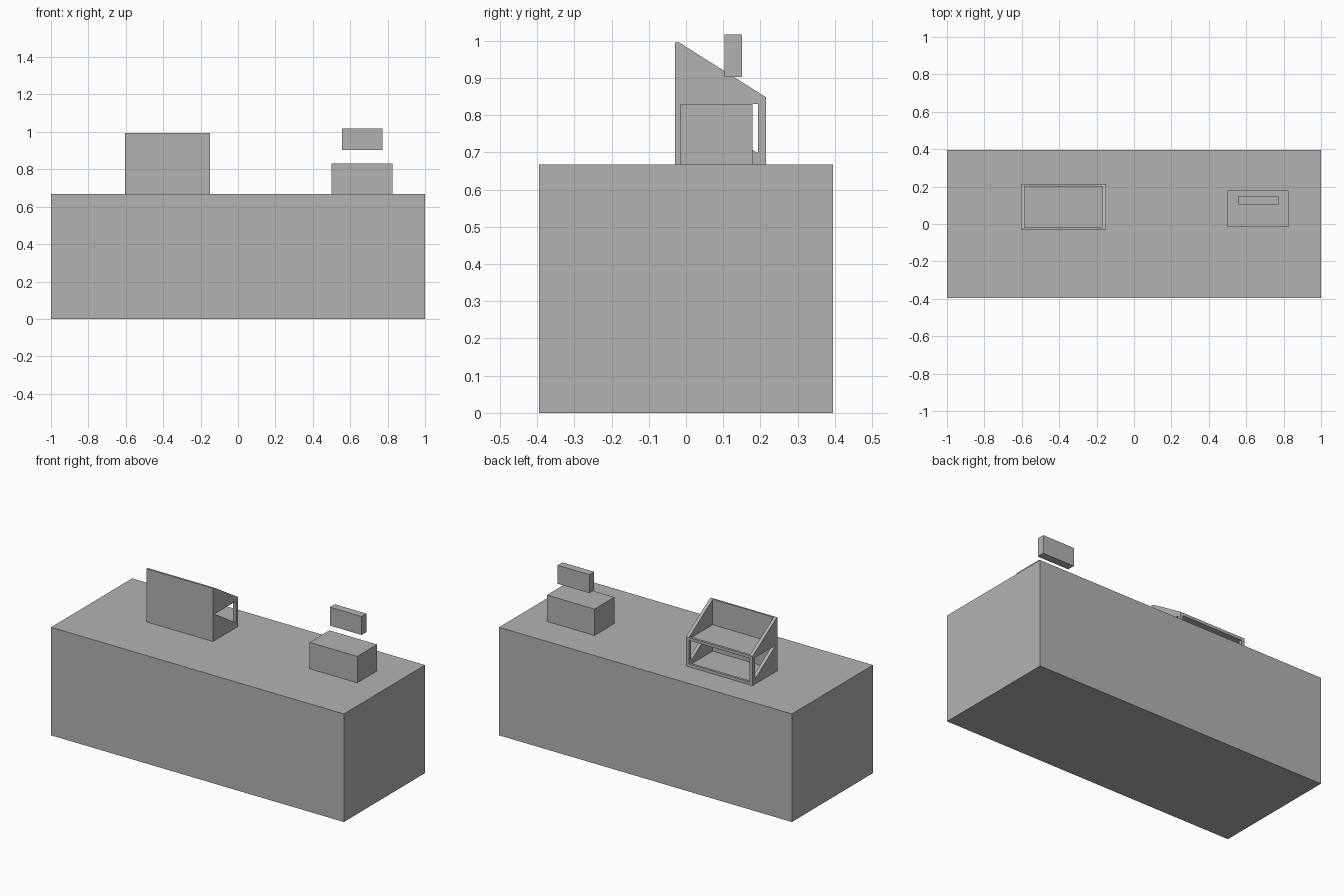
import bpy
import bmesh

cube = bpy.data.objects.get("Cube")
if cube:
    bpy.data.objects.remove(cube, do_unlink=True)

COLOR = (0.45, 0.45, 0.45, 1)
grey = bpy.data.materials.new("plain grey")
grey.use_nodes = True
grey.diffuse_color = COLOR
grey.node_tree.nodes["Principled BSDF"].inputs["Base Color"].default_value = COLOR


def prism(name, outline, x0, x1):
    """Extrude a (y, z) outline along x."""
    bm = bmesh.new()
    face = bm.faces.new([bm.verts.new((x0, y, z)) for y, z in outline])
    ext = bmesh.ops.extrude_face_region(bm, geom=[face])
    moved = [v for v in ext["geom"] if isinstance(v, bmesh.types.BMVert)]
    bmesh.ops.translate(bm, verts=moved, vec=(x1 - x0, 0, 0))
    bmesh.ops.recalc_face_normals(bm, faces=bm.faces)
    mesh = bpy.data.meshes.new(name)
    bm.to_mesh(mesh)
    bm.free()
    mesh.materials.append(grey)
    obj = bpy.data.objects.new(name, mesh)
    bpy.context.collection.objects.link(obj)
    return obj


def box(name, x, y, z):
    outline = [(y[0], z[0]), (y[1], z[0]), (y[1], z[1]), (y[0], z[1])]
    return prism(name, outline, *x)


# Counter
TOP = 0.667
box("counter", (-1, 1), (-0.395, 0.395), (0, TOP))

# Terminal block and the small display hovering over it
box("terminal_block", (0.5, 0.825), (-0.015, 0.178), (TOP, 0.83))
box("display", (0.555, 0.772), (0.103, 0.15), (0.903, 1.017))

# Stand: side panels with a sloped top and a triangular window
LEFT, RIGHT, WALL = -0.15, -0.605, 0.02
FRONT, BACK = -0.03, 0.215
side = [(FRONT, TOP), (BACK, TOP), (BACK, 0.848), (-0.018, 0.995), (FRONT, 0.995)]
window = [(-0.012, 0.83), (0.193, 0.698), (0.193, 0.83)]
cutter = prism("window_cutter", window, RIGHT - 0.1, LEFT + 0.1)
cutter.hide_render = True
cutter.hide_viewport = True
cutter.display_type = "WIRE"
for name, x in (("left_side_panel", LEFT - WALL), ("right_side_panel", RIGHT)):
    panel = prism(name, side, x, x + WALL)
    cut = panel.modifiers.new("window", "BOOLEAN")
    cut.operation = "DIFFERENCE"
    cut.solver = "EXACT"
    cut.object = cutter

# Stand: front panel, shelf, floor and back rails between the sides
inner = (RIGHT + WALL, LEFT - WALL)
box("front_panel", inner, (FRONT, -0.018), (TOP, 0.995))
box("shelf", inner, (-0.018, 0.2), (0.83, 0.838))
box("stand_floor", inner, (-0.018, 0.2), (TOP, 0.675))
box("upper_back_rail", inner, (0.2, BACK), (0.83, 0.848))
box("lower_back_rail", inner, (0.2, BACK), (TOP, 0.685))
